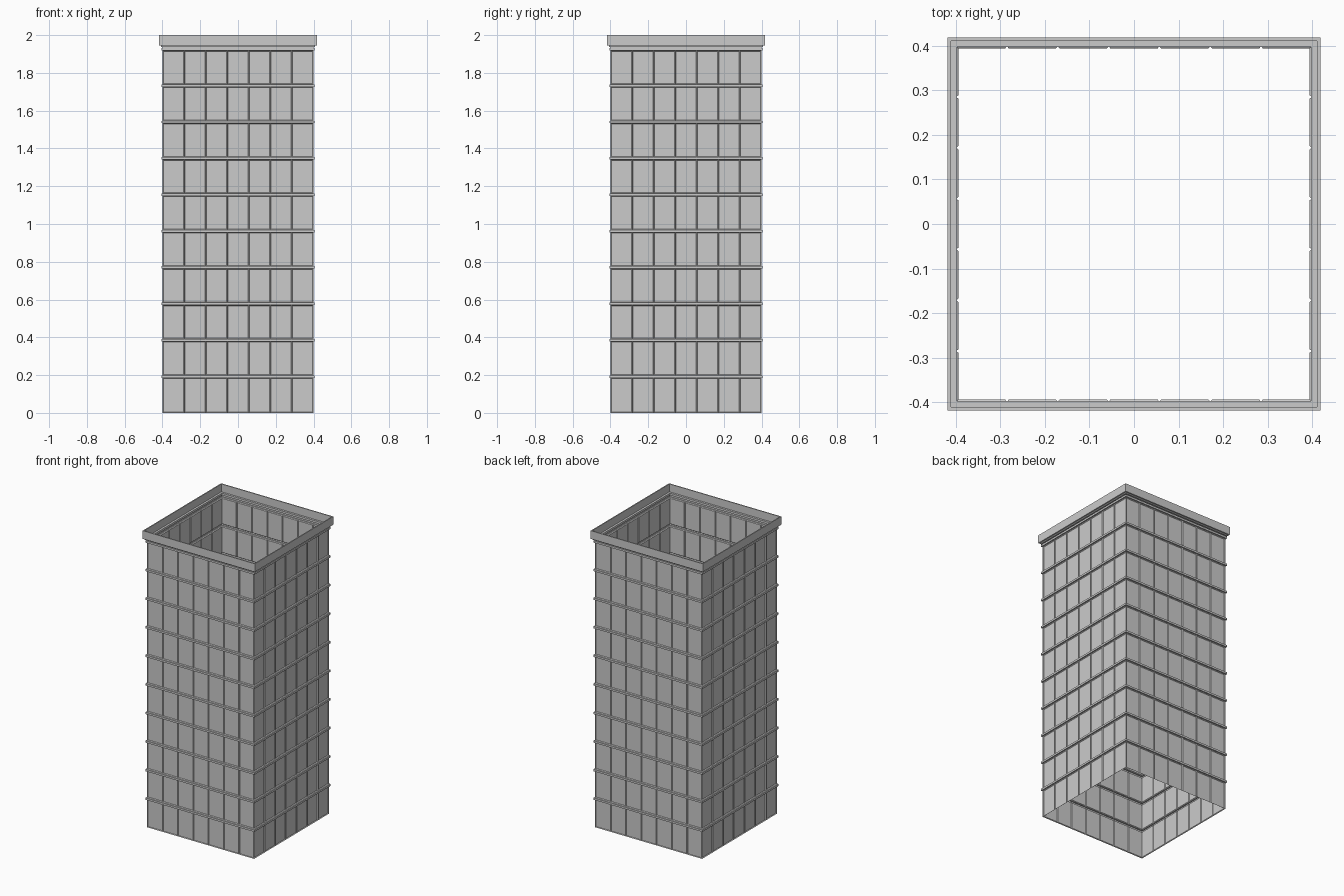
import bpy, bmesh

if "Cube" in bpy.data.objects:
    bpy.data.objects.remove(bpy.data.objects["Cube"])

WALL = 0.399      # half width of the wall plane
FLOOR = 0.1925    # storey height
FLOORS, COLS = 10, 7
BAND = 0.0065     # half height of a floor band
CORNERS = [(-1, -1), (1, -1), (1, 1), (-1, 1)]


def finish(name, bm):
    me = bpy.data.meshes.new(name)
    bm.to_mesh(me)
    bm.free()
    ob = bpy.data.objects.new(name, me)
    bpy.context.collection.objects.link(ob)
    return ob


def square_sweep(name, profile):
    """Sweep an open (half width, z) profile around the square plan."""
    bm = bmesh.new()
    rows = [[bm.verts.new((sx * r, sy * r, z)) for sx, sy in CORNERS]
            for r, z in profile]
    for a, b in zip(rows, rows[1:]):
        for i in range(4):
            j = (i + 1) % 4
            bm.faces.new((a[i], a[j], b[j], b[i]))
    return finish(name, bm)


# Curtain wall storeys: single sheet with recessed window panels
for f in range(FLOORS):
    z0 = f * FLOOR + (BAND if f else 0)
    z1 = (f + 1) * FLOOR - BAND
    bm = bmesh.new()
    plan = []
    for i in range(4):
        (ax, ay), (bx, by) = CORNERS[i], CORNERS[(i + 1) % 4]
        for c in range(COLS):
            t = c / COLS
            plan.append((WALL * (ax + (bx - ax) * t), WALL * (ay + (by - ay) * t)))
    low = [bm.verts.new((x, y, z0)) for x, y in plan]
    high = [bm.verts.new((x, y, z1)) for x, y in plan]
    n = len(plan)
    for i in range(n):
        j = (i + 1) % n
        bm.faces.new((low[i], low[j], high[j], high[i]))
    bm.normal_update()
    bmesh.ops.inset_individual(bm, faces=bm.faces[:], thickness=0.004,
                               depth=-0.0055, use_even_offset=True)
    finish(f"window_wall_{f + 1}", bm)

# Projecting floor bands, open towards the inside
for f in range(1, FLOORS + 1):
    z = f * FLOOR
    square_sweep(f"floor_band_{f}", [(WALL, z - BAND), (0.406, z - BAND),
                                     (0.406, z + BAND), (WALL, z + BAND)])

# Roof parapet with overhang, thin rim and inner ledge
top = FLOORS * FLOOR + BAND
square_sweep("parapet", [(WALL, top), (WALL, 1.938), (0.408, 1.938),
                         (0.408, 1.945), (0.418, 1.945), (0.418, 2.0),
                         (0.411, 2.0), (0.411, 1.947), (0.397, 1.947),
                         (0.397, 1.938)])
